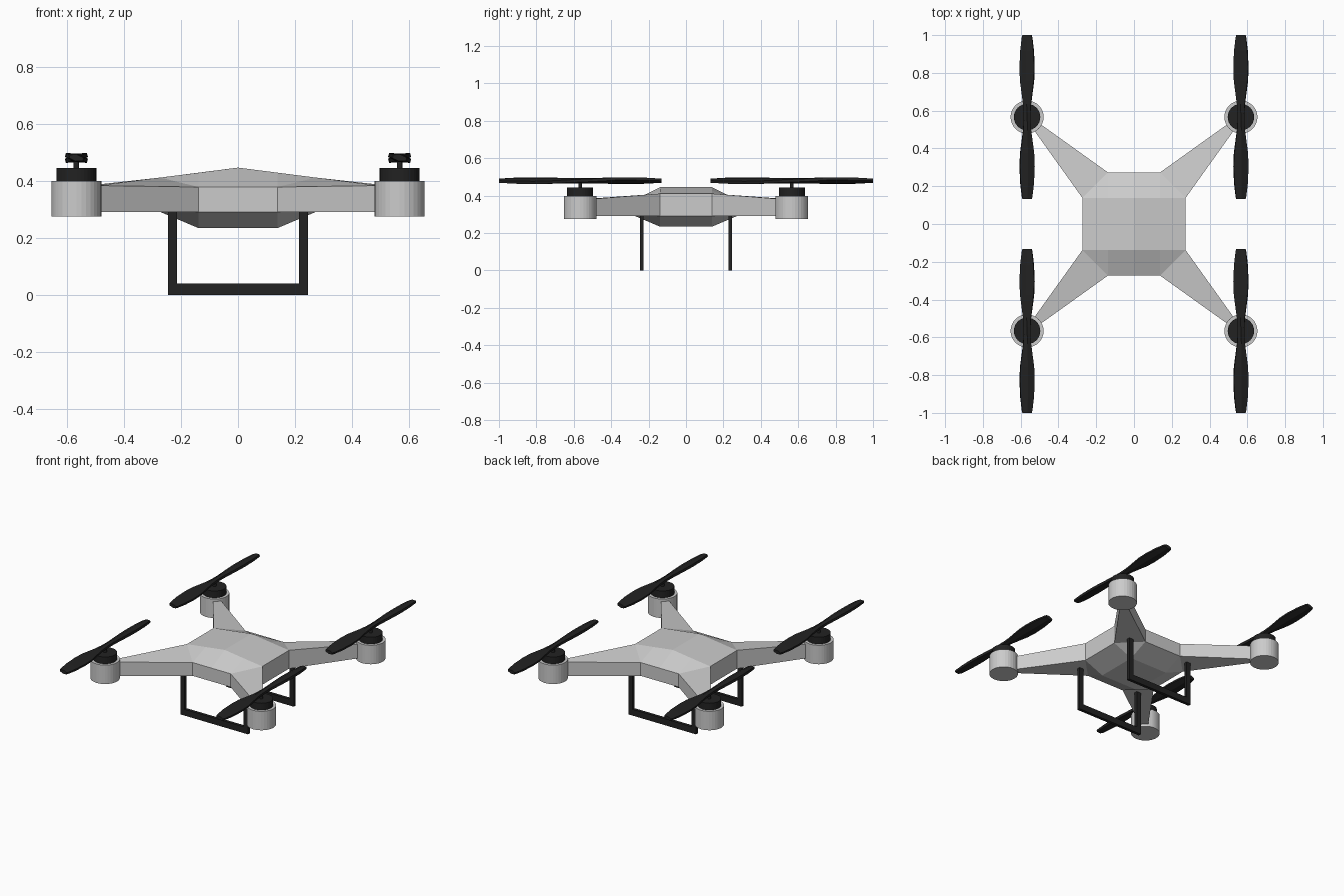
import bpy, bmesh, math
from mathutils import Vector

if "Cube" in bpy.data.objects:
    bpy.data.objects.remove(bpy.data.objects["Cube"])

black = bpy.data.materials.new("black_plastic")
black.diffuse_color = (0.016, 0.016, 0.016, 1)
black.use_nodes = True
black.node_tree.nodes["Principled BSDF"].inputs["Base Color"].default_value = black.diffuse_color


def finish(bm, name, mat=None):
    bmesh.ops.remove_doubles(bm, verts=bm.verts, dist=0.0005)
    bmesh.ops.recalc_face_normals(bm, faces=bm.faces)
    me = bpy.data.meshes.new(name)
    bm.to_mesh(me)
    bm.free()
    ob = bpy.data.objects.new(name, me)
    bpy.context.collection.objects.link(ob)
    if mat:
        me.materials.append(mat)
    return ob


def cylinder(name, x, y, r, z0, z1, sides, mat=None):
    bm = bmesh.new()
    bmesh.ops.create_cone(bm, cap_ends=True, segments=sides, radius1=r, radius2=r, depth=z1 - z0)
    bmesh.ops.translate(bm, verts=bm.verts, vec=(x, y, (z0 + z1) / 2))
    return finish(bm, name, mat)


# Body with four tapering arms: one quarter, repeated in all four quadrants
I, O, LOW = 0.138, 0.273, 0.291
quarter = {
    "a": (0, 0, .446), "c": (O, 0, .411), "d": (0, I, .446), "e": (I, I, .428),
    "f": (O, I, .411), "g": (0, O, .378), "h": (I, O, .378),
    "s": (.525, .49, .383), "t": (.49, .525, .383),
    "C": (O, 0, LOW), "F": (O, I, LOW), "G": (0, O, LOW), "H": (I, O, LOW),
    "S": (.525, .49, LOW), "T": (.49, .525, LOW),
    "A": (0, 0, .234), "B": (I, 0, .234), "E": (I, I, .234), "D": (0, I, .234),
}
faces = ["acfed", "dehg", "efh", "fsth",             # top
         "cCFf", "gGHh", "fFSs", "hHTt", "sSTt",     # sides
         "FSTH", "EFH", "BCFE", "DEHG", "ABED"]      # underside
bm = bmesh.new()
for sx in (1, -1):
    for sy in (1, -1):
        v = {k: bm.verts.new((p[0] * sx, p[1] * sy, p[2])) for k, p in quarter.items()}
        for f in faces:
            bm.faces.new([v[k] for k in f])
finish(bm, "body")

# Propeller blades: (distance from hub, half width, tilt)
half = [(.02, .018, .05), (.07, .021, .15), (.19, .037, .27), (.26, .04, .26),
        (.35, .036, .25), (.42, .028, .22), (.434, .024, .2)]
stations = [(-r, w, -t) for r, w, t in reversed(half)] + half


def propeller(name, x, y, z):
    bm = bmesh.new()
    rings = []
    for r, w, t in stations:
        th = .015 if abs(r) < .4 else .012
        ring = []
        for u, k in ((-w, -.5), (-w, .5), (0, 1), (w, .5), (w, -.5), (0, -1)):
            n = k * th
            ring.append(bm.verts.new((x + u * math.cos(t) - n * math.sin(t), y + r,
                                      z + u * math.sin(t) + n * math.cos(t))))
        rings.append(ring)
    for p, q in zip(rings, rings[1:]):
        for i in range(6):
            j = (i + 1) % 6
            bm.faces.new((p[i], p[j], q[j], q[i]))
    bm.faces.new(rings[0])
    bm.faces.new(rings[-1])
    finish(bm, name, black)


# Motors, caps, shafts and propellers
M = .566
for sx, side in ((-1, "left"), (1, "right")):
    for sy, end in ((-1, "front"), (1, "back")):
        n = f"{end}_{side}_"
        x, y = sx * M, sy * M
        cylinder(n + "motor_housing", x, y, .0875, .275, .399, 32)
        cylinder(n + "motor_cap", x, y, .07, .39, .444, 32, black)
        cylinder(n + "shaft", x, y, .01, .44, .485, 12, black)
        propeller(n + "propeller", x, y, .48)

# Landing skids: U-shaped frames extruded along y
profile = [(-.245, .293), (-.245, 0), (.245, 0), (.245, .293),
           (.213, .293), (.213, .041), (-.213, .041), (-.213, .293)]
for y, name in ((-.237, "front_skid"), (.237, "back_skid")):
    bm = bmesh.new()
    f = bm.faces.new([bm.verts.new((px, y - .01, pz)) for px, pz in profile])
    new = bmesh.ops.extrude_face_region(bm, geom=[f], use_keep_orig=True)["geom"]
    bmesh.ops.translate(bm, vec=Vector((0, .02, 0)),
                        verts=[g for g in new if isinstance(g, bmesh.types.BMVert)])
    finish(bm, name, black)
